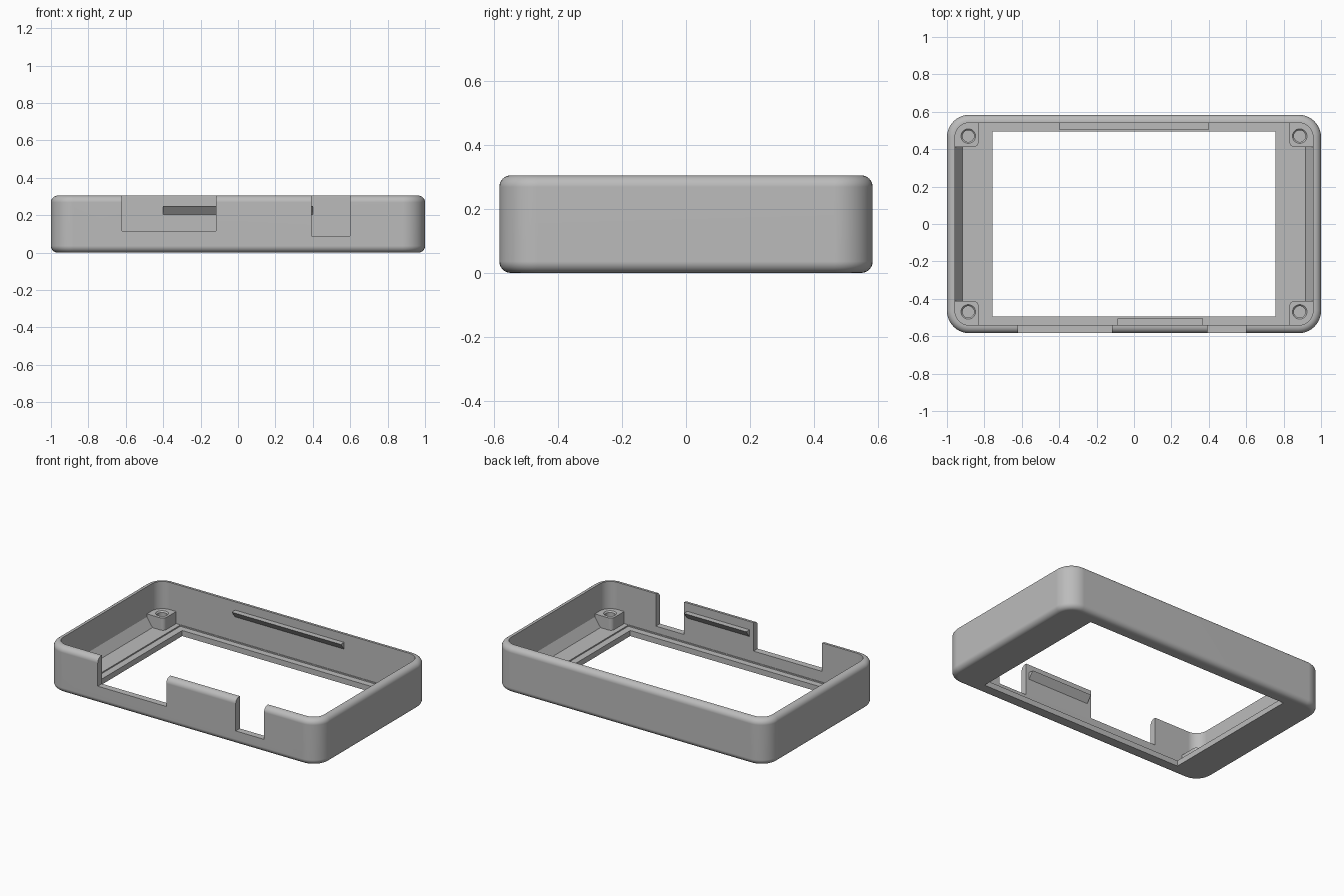
import bpy, bmesh, math
from mathutils import Vector

cube = bpy.data.objects.get("Cube")
if cube:
    bpy.data.objects.remove(cube, do_unlink=True)

grey = bpy.data.materials.new("plain_grey")
grey.use_nodes = True
grey.diffuse_color = (0.5, 0.5, 0.5, 1)
grey.node_tree.nodes["Principled BSDF"].inputs["Base Color"].default_value = (0.5, 0.5, 0.5, 1)

HX, HY, HEIGHT = 1.0, 0.584, 0.305
CORNER, EDGE, WALL, FLOOR = 0.12, 0.036, 0.043, 0.045
IX, IY = HX - WALL, HY - WALL


def make_object(name, bm):
    bmesh.ops.recalc_face_normals(bm, faces=bm.faces)
    mesh = bpy.data.meshes.new(name)
    bm.to_mesh(mesh)
    bm.free()
    obj = bpy.data.objects.new(name, mesh)
    bpy.context.collection.objects.link(obj)
    mesh.materials.append(grey)
    return obj


def loft(name, rings):
    """Skin a stack of equal-length point rings and cap both ends."""
    bm = bmesh.new()
    loops = [[bm.verts.new(p) for p in ring] for ring in rings]
    for a, b in zip(loops, loops[1:]):
        for i in range(len(a)):
            j = (i + 1) % len(a)
            bm.faces.new((a[i], a[j], b[j], b[i]))
    bm.faces.new(loops[0])
    bm.faces.new(loops[-1])
    return make_object(name, bm)


def rounded_rect(inset, z, steps=10):
    """Plan outline of the case, moved inward by inset."""
    r = CORNER - inset
    points = []
    for k, (sx, sy) in enumerate(((1, 1), (-1, 1), (-1, -1), (1, -1))):
        for i in range(steps + 1):
            a = math.pi / 2 * (k + i / steps)
            points.append(Vector((sx * (HX - CORNER) + r * math.cos(a),
                                  sy * (HY - CORNER) + r * math.sin(a), z)))
    return points


def box(name, x0, x1, y0, y1, z0, z1):
    return loft(name, [[(x0, y0, z), (x1, y0, z), (x1, y1, z), (x0, y1, z)]
                       for z in (z0, z1)])


def circle(x, y, r, z, n=32):
    return [(x + r * math.cos(2 * math.pi * i / n),
             y + r * math.sin(2 * math.pi * i / n), z) for i in range(n)]


def cut(target, cutter):
    mod = target.modifiers.new("cut", 'BOOLEAN')
    mod.operation = 'DIFFERENCE'
    mod.solver = 'EXACT'
    mod.object = cutter
    activate(target)
    bpy.ops.object.modifier_apply(modifier=mod.name)
    bpy.data.objects.remove(cutter, do_unlink=True)


def activate(obj):
    bpy.ops.object.select_all(action='DESELECT')
    obj.select_set(True)
    bpy.context.view_layer.objects.active = obj


def smooth(obj):
    activate(obj)
    bpy.ops.object.shade_smooth_by_angle(angle=math.radians(30))
    mod = obj.modifiers.new("even_shading", 'WEIGHTED_NORMAL')
    mod.keep_sharp = True


# Case shell: rounded outer wall, rim, inner wall and floor
arc = [math.pi / 2 * i / 6 for i in range(7)]
rings = [rounded_rect(EDGE * (1 - math.sin(a)), EDGE * (1 - math.cos(a))) for a in arc]
rings += [rounded_rect(EDGE * (1 - math.cos(a)), HEIGHT - EDGE * (1 - math.sin(a))) for a in arc]
rings += [rounded_rect(WALL, HEIGHT), rounded_rect(WALL, FLOOR)]
shell = loft("case_shell", rings)

# Screen recess and window, then the two port notches in the front wall
cut(shell, box("recess", -0.8, 0.8, -IY + 0.004, IY - 0.004, FLOOR - 0.008, 0.1))
cut(shell, box("window", -0.756, 0.756, -0.495, 0.495, -0.1, 0.1))
cut(shell, box("wide_notch", -0.62, -0.117, -0.7, -0.52, 0.116, 0.5))
cut(shell, box("narrow_notch", 0.392, 0.6, -0.7, -0.52, 0.09, 0.5))
smooth(shell)


# Screw posts in the corners, with a rounded inner corner and blind hole
def screw_post(name, sx, sy):
    x0, y0, r, top = 0.832, 0.412, 0.025, 0.125
    outline = [(IX + 0.003, y0), (IX + 0.003, IY + 0.003), (x0, IY + 0.003)]
    for i in range(7):
        a = math.pi + math.pi / 2 * i / 6
        outline.append((x0 + r + r * math.cos(a), y0 + r + r * math.sin(a)))
    post = loft(name, [[(sx * x, sy * y, z) for x, y in outline]
                       for z in (FLOOR - 0.005, top)])
    cx, cy = sx * 0.886, sy * 0.47
    bore = ((0.031, 0.055), (0.031, top - 0.008), (0.039, top), (0.039, top + 0.05))
    cut(post, loft("bore", [circle(cx, cy, rad, z) for rad, z in bore]))
    smooth(post)


for side, sx in (("left", 1), ("right", -1)):
    for end, sy in (("front", -1), ("back", 1)):
        screw_post(f"{end}_{side}_screw_post", sx, sy)

    # Sloped fillet along the foot of each end wall
    profile = [(IX + 0.01, FLOOR - 0.005), (0.916, FLOOR - 0.005), (0.916, FLOOR),
               (IX, FLOOR + 0.06), (IX + 0.01, FLOOR + 0.06)]
    loft(f"{side}_wall_fillet", [[(sx * x, y, z) for x, z in profile]
                                 for y in (-0.412, 0.412)])


# Snap ridges: flat on top, sloping back to the wall below
def snap_ridge(name, x0, x1, sy):
    profile = [(IY + 0.01, 0.25), (IY - 0.036, 0.25), (IY, 0.205), (IY + 0.01, 0.205)]
    loft(name, [[(x, sy * y, z) for y, z in profile] for x in (x0, x1)])


snap_ridge("back_snap_ridge", -0.4, 0.4, 1)
snap_ridge("front_snap_ridge", -0.087, 0.37, -1)
